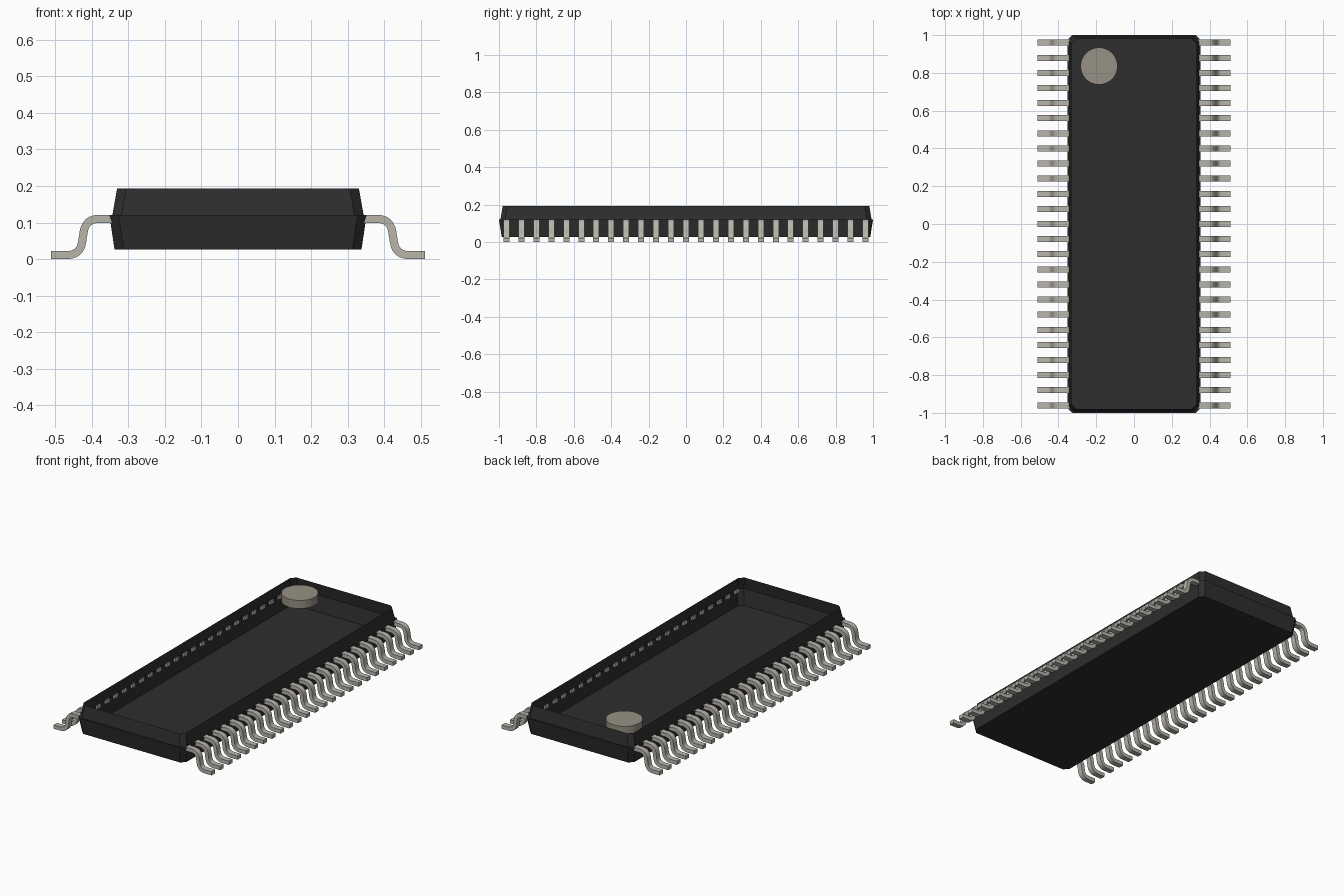
import bpy, bmesh, math
from mathutils import Vector

cube = bpy.data.objects.get("Cube")
if cube:
    bpy.data.objects.remove(cube)


def material(name, rgb):
    m = bpy.data.materials.new(name)
    m.diffuse_color = (*rgb, 1)
    m.use_nodes = True
    node = next(n for n in m.node_tree.nodes if n.type == 'BSDF_PRINCIPLED')
    node.inputs["Base Color"].default_value = (*rgb, 1)
    return m


BLACK = material("black plastic", (0.027, 0.027, 0.027))
METAL = material("tinned metal", (0.48, 0.46, 0.41))
MARK = material("warm grey marker", (0.31, 0.285, 0.23))


def finish(bm, name, mat, smooth=True):
    bmesh.ops.recalc_face_normals(bm, faces=bm.faces)
    mesh = bpy.data.meshes.new(name)
    bm.to_mesh(mesh)
    bm.free()
    mesh.materials.append(mat)
    ob = bpy.data.objects.new(name, mesh)
    bpy.context.collection.objects.link(ob)
    if smooth:
        bpy.ops.object.select_all(action='DESELECT')
        ob.select_set(True)
        bpy.context.view_layer.objects.active = ob
        bpy.ops.object.shade_smooth_by_angle(angle=math.radians(35))
    return ob


def ring(bm, hx, hy, z, c=0.025):
    # rectangle with clipped corners
    pts = [(hx, c - hy), (hx, hy - c), (hx - c, hy), (c - hx, hy),
           (-hx, hy - c), (-hx, c - hy), (c - hx, -hy), (hx - c, -hy)]
    return [bm.verts.new((x, y, z)) for x, y in pts]


# Package body: drafted open-topped shell with a small parting-line ledge
bm = bmesh.new()
levels = [(0.338, 0.985, 0.026), (0.352, 1.0, 0.12),
          (0.344, 0.992, 0.12), (0.331, 0.98, 0.193)]
rings = [ring(bm, *lv) for lv in levels]
bm.faces.new(rings[0])
for a, b in zip(rings, rings[1:]):
    for i in range(8):
        j = (i + 1) % 8
        bm.faces.new((a[i], a[j], b[j], b[i]))
finish(bm, "package_body", BLACK, smooth=False)

# Pin one marker: round plug level with the rim
bm = bmesh.new()
bmesh.ops.create_cone(bm, cap_ends=True, segments=48, radius1=0.098,
                      radius2=0.098, depth=0.048)
bmesh.ops.translate(bm, verts=bm.verts, vec=(-0.185, 0.836, 0.168))
finish(bm, "pin_one_marker", MARK)


def rounded(points, radius, steps=6):
    # replace every inner corner of the path with a smooth bend
    pts = [Vector(p) for p in points]
    out = [pts[0]]
    for a, p, b in zip(pts, pts[1:], pts[2:]):
        s = p + (a - p).normalized() * radius
        e = p + (b - p).normalized() * radius
        for k in range(steps + 1):
            t = k / steps
            out.append(s * (1 - t) ** 2 + p * 2 * t * (1 - t) + e * t * t)
    return out + [pts[-1]]


# Gull-wing lead: strip of constant thickness along a bent path
path = rounded([(0.338, 0.11), (0.417, 0.11), (0.432, 0.011), (0.512, 0.011)], 0.036)
HALF_T, HALF_W, PITCH, COUNT = 0.011, 0.016, 0.08, 25


def add_lead(bm, side, y):
    sections = []
    for i, p in enumerate(path):
        d = (path[min(i + 1, len(path) - 1)] - path[max(i - 1, 0)]).normalized()
        n = Vector((-d.y, d.x)) * HALF_T
        corners = [(p + n, -1), (p + n, 1), (p - n, 1), (p - n, -1)]
        sections.append([bm.verts.new((side * q.x, y + w * HALF_W, q.y))
                         for q, w in corners])
    for a, b in zip(sections, sections[1:]):
        for i in range(4):
            j = (i + 1) % 4
            bm.faces.new((a[i], a[j], b[j], b[i]))
    bm.faces.new(sections[0])
    bm.faces.new(sections[-1])


for side, label in ((1, "left"), (-1, "right")):
    bm = bmesh.new()
    for k in range(COUNT):
        add_lead(bm, side, (k - (COUNT - 1) / 2) * PITCH)
    finish(bm, label + "_leads", METAL)
